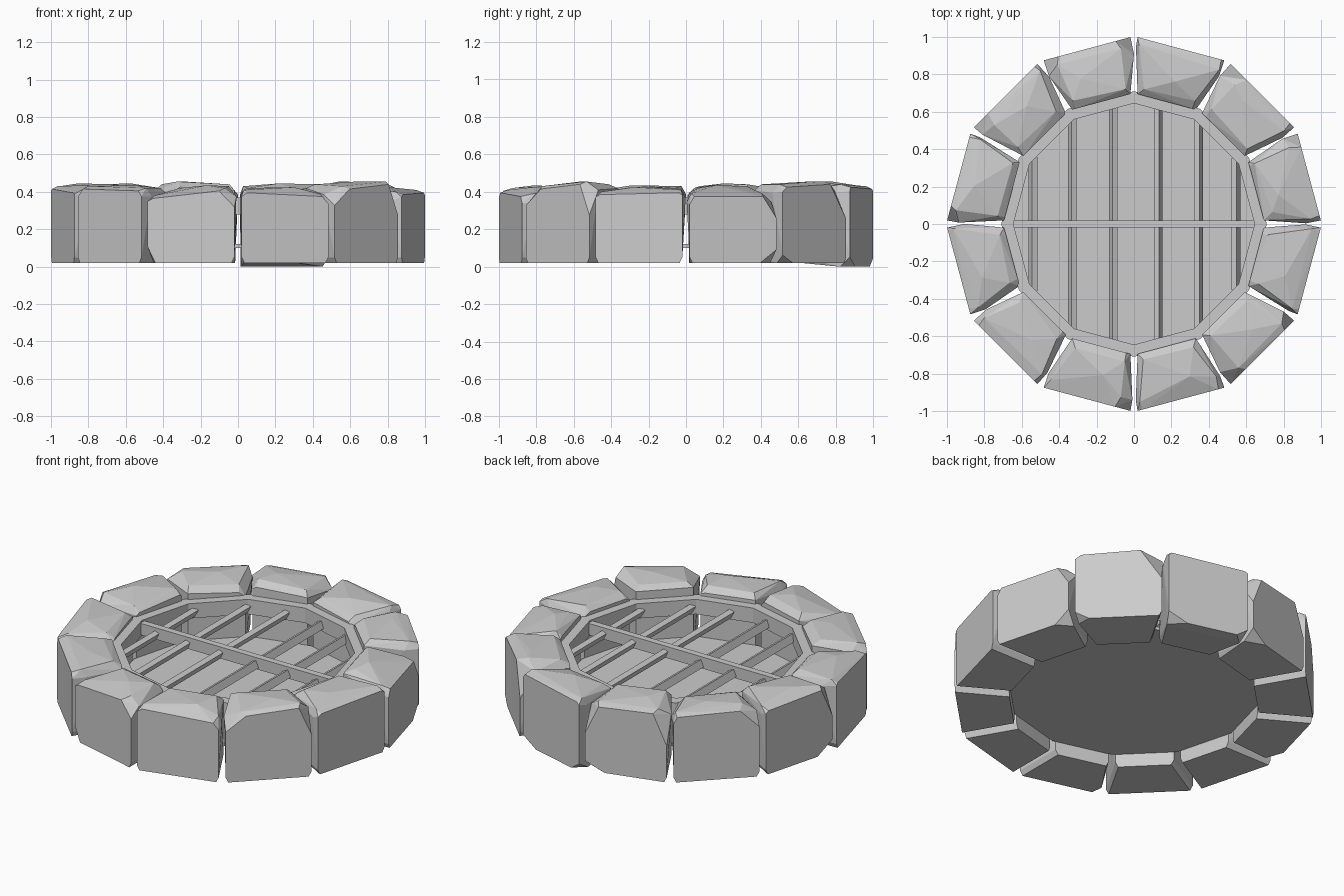
import bpy, bmesh, math, random
from mathutils import Matrix, Vector

if "Cube" in bpy.data.objects:
    bpy.data.objects.remove(bpy.data.objects["Cube"])

random.seed(11)
rnd = random.uniform
T15 = math.tan(math.radians(15))


def finish(bm, name, matrix=None):
    if matrix:
        bm.transform(matrix)
    bmesh.ops.recalc_face_normals(bm, faces=bm.faces)
    me = bpy.data.meshes.new(name)
    bm.to_mesh(me)
    bm.free()
    ob = bpy.data.objects.new(name, me)
    bpy.context.collection.objects.link(ob)
    return ob


def lathe12(name, profile):
    """Closed 12-sided ring from a (radius, z) profile."""
    bm = bmesh.new()
    rows = []
    for i in range(12):
        a = math.radians(30 * i)
        rows.append([bm.verts.new((r * math.cos(a), r * math.sin(a), z)) for r, z in profile])
    n = len(profile)
    for i in range(12):
        p, q = rows[i], rows[(i + 1) % 12]
        for j in range(n):
            k = (j + 1) % n
            bm.faces.new((p[j], q[j], q[k], p[k]))
    return finish(bm, name)


def box(name, size, loc, roll=0):
    bm = bmesh.new()
    bmesh.ops.create_cube(bm, size=1)
    bmesh.ops.scale(bm, vec=size, verts=bm.verts)
    return finish(bm, name, Matrix.Translation(loc) @ Matrix.Rotation(roll, 4, 'Y'))


# Rough wedge stone: convex hull of chamfered and chipped corners
def stone(index, heights):
    u_in, u_out = 0.676, 0.97
    pts = []
    for c, (u, side) in enumerate([(u_out, -1), (u_out, 1), (u_in, -1), (u_in, 1)]):
        outer = u == u_out
        inward = -1 if outer else 1
        v = u * T15 - 0.02
        z = heights[c]
        base = 0.0 if index == 2 and outer else 0.02
        # bottom corner, sometimes broken off
        if outer and random.random() < 0.35:
            pts += [(u, side * v, base + rnd(.04, .1)),
                    (u, side * (v - rnd(.04, .12)), base),
                    (u - rnd(.04, .08), side * (v - .015), base)]
        else:
            pts += [(u, side * v, base + 0.03), (u, side * (v - 0.015), base)]
        # top corner: side chamfer plus a random chip
        big = outer and random.random() < 0.35
        drop = rnd(.10, .20) if big else rnd(.02, .06)
        inset = rnd(.07, .12) if big else rnd(.015, .04)
        setback = rnd(.0, .04) if outer else rnd(.0, .025)
        pts += [(u, side * v, z - drop),
                (u, side * (v - inset), z - (0.015 if outer else 0.03)),
                (u + inward * (setback + 0.03), side * (v - inset * 0.8), z),
                (u + inward * rnd(.05, .1), side * (v - 0.005), z - 0.045)]
    # uneven crown
    pts.append((rnd(.78, .88), rnd(-.08, .08), min(0.455, max(heights) + 0.005)))
    bm = bmesh.new()
    for p in pts:
        bm.verts.new(Vector(p))
    res = bmesh.ops.convex_hull(bm, input=bm.verts)
    loose = [v for v in bm.verts if not v.link_faces]
    bmesh.ops.delete(bm, geom=loose, context='VERTS')
    bmesh.ops.dissolve_limit(bm, angle_limit=math.radians(2), verts=bm.verts, edges=bm.edges)
    finish(bm, f"rim_stone_{index + 1}", Matrix.Rotation(math.radians(30 * index + 15), 4, 'Z'))


# Top heights per stone: outer start, outer end, inner start, inner end
TOPS = [(.39, .39, .42, .43), (.44, .455, .44, .43), (.44, .43, .41, .42),
        (.43, .44, .44, .455), (.43, .44, .42, .43), (.42, .43, .44, .42),
        (.43, .41, .42, .41), (.43, .42, .43, .42), (.38, .42, .42, .43),
        (.41, .39, .42, .42), (.43, .455, .44, .44), (.40, .41, .42, .42)]
for i, tops in enumerate(TOPS):
    stone(i, tops)

# Frame holding the grate, and the recessed floor
lathe12("grate_frame", [(.645, .28), (.71, .28), (.71, .37), (.645, .37)])
bm = bmesh.new()
bmesh.ops.create_cone(bm, cap_ends=True, segments=12, radius1=.70, radius2=.70, depth=.02)
finish(bm, "recessed_floor", Matrix.Translation((0, 0, .11)) @ Matrix.Rotation(
    -math.atan2(bm.verts[:][0].co.y, bm.verts[:][0].co.x), 4, 'Z'))

# Grate: one cross bar over six rods
box("cross_bar", (1.31, .04, .07), (0, 0, .325))


def half_length(x):
    apothem = .65 * math.cos(math.radians(15))
    return min((apothem - abs(x) * math.cos(t)) / math.sin(t)
               for t in map(math.radians, (15, 45, 75)))


for n, x in enumerate((-.54, -.33, -.11, .13, .345, .545)):
    box(f"grate_rod_{n + 1}", (.03, 2 * half_length(x) + .02, .045), (x, 0, .315),
        math.copysign(math.radians(25), -x))
